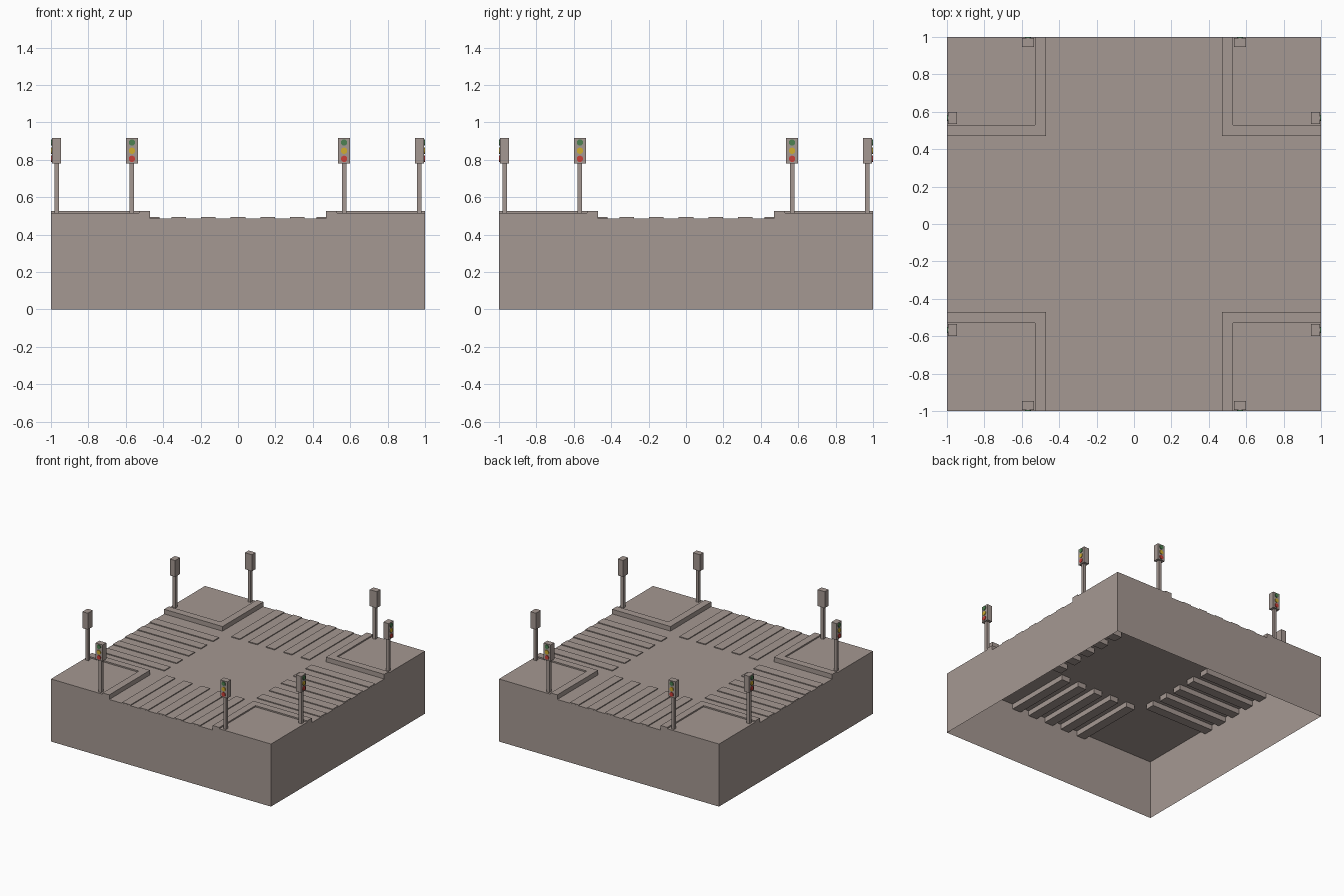
import bpy, bmesh, math
from mathutils import Matrix, Vector

if "Cube" in bpy.data.objects:
    bpy.data.objects.remove(bpy.data.objects["Cube"])


def material(name, rgb):
    m = bpy.data.materials.new(name)
    m.diffuse_color = (*rgb, 1)
    m.use_nodes = True
    m.node_tree.nodes["Principled BSDF"].inputs["Base Color"].default_value = m.diffuse_color
    return m


STONE = material("warm_grey", (0.376, 0.314, 0.287))
GREEN = material("signal_green", (0.075, 0.22, 0.085))
YELLOW = material("signal_yellow", (0.63, 0.42, 0.03))
RED = material("signal_red", (0.6, 0.05, 0.04))


def finish(name, bm, mat, matrix=Matrix()):
    me = bpy.data.meshes.new(name)
    bm.transform(matrix)
    bm.to_mesh(me)
    bm.free()
    me.materials.append(mat)
    ob = bpy.data.objects.new(name, me)
    bpy.context.collection.objects.link(ob)
    return ob


def add_box(bm, lo, hi):
    lo, hi = Vector(lo), Vector(hi)
    mat = Matrix.Translation((lo + hi) / 2) @ Matrix.Diagonal((*(hi - lo), 1))
    bmesh.ops.create_cube(bm, size=1, matrix=mat)


def turn(i):
    return Matrix.Rotation(i * math.pi / 2, 4, 'Z')


ROAD, KERB, PAVE = 0.487, 0.525, 0.514

# hollow ground block, open underneath
bm = bmesh.new()
add_box(bm, (-1, -1, 0), (1, 1, ROAD))
bm.normal_update()
bmesh.ops.delete(bm, geom=[f for f in bm.faces if f.normal.z < -0.5], context='FACES')
finish("road_block", bm, STONE)

for i in range(4):
    # crossing stripes, standing just proud of the road and showing underneath
    bm = bmesh.new()
    for k in range(-2, 3):
        x = k * 0.158
        add_box(bm, (x - 0.039, -0.999, 0.445), (x + 0.039, -0.42, 0.494))
    finish("crossing_stripes", bm, STONE, turn(i))

    # corner pavement with a raised L-shaped kerb
    bm = bmesh.new()
    add_box(bm, (0.53, -1, ROAD), (1, -0.53, PAVE))
    finish("pavement", bm, STONE, turn(i))
    bm = bmesh.new()
    outline = [(0.47, -1), (0.53, -1), (0.53, -0.53), (1, -0.53), (1, -0.47), (0.47, -0.47)]
    face = bm.faces.new([bm.verts.new((x, y, ROAD)) for x, y in outline])
    ext = bmesh.ops.extrude_face_region(bm, geom=[face])
    for v in ext["geom"]:
        if isinstance(v, bmesh.types.BMVert):
            v.co.z = KERB
    bmesh.ops.recalc_face_normals(bm, faces=bm.faces[:])
    finish("kerb", bm, STONE, turn(i))

    # two traffic lights per side, facing outwards
    for x in (-0.567, 0.567):
        bm = bmesh.new()
        add_box(bm, (x - 0.012, -0.982, PAVE - 0.01), (x + 0.012, -0.956, 0.785))
        finish("signal_pole", bm, STONE, turn(i))
        bm = bmesh.new()
        add_box(bm, (x - 0.032, -0.994, 0.78), (x + 0.032, -0.946, 0.915))
        finish("signal_head", bm, STONE, turn(i))
        for z, mat in ((0.892, GREEN), (0.848, YELLOW), (0.805, RED)):
            bm = bmesh.new()
            place = Matrix.Translation((x, -0.996, z)) @ Matrix.Rotation(math.pi / 2, 4, 'X')
            bmesh.ops.create_cone(bm, cap_ends=True, segments=16, radius1=0.017,
                                  radius2=0.017, depth=0.008, matrix=place)
            finish("signal_lens", bm, mat, turn(i))
